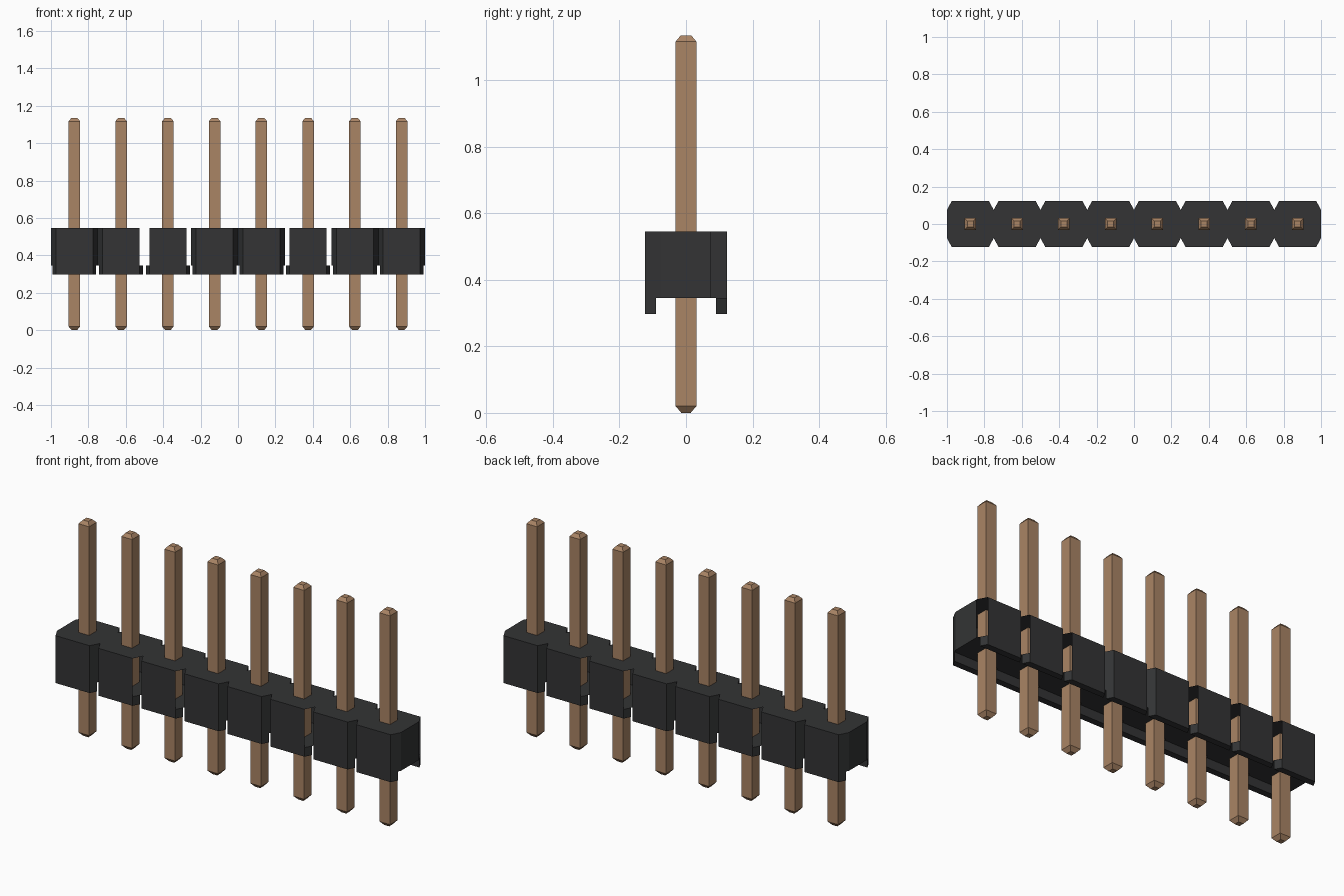
import bpy, bmesh

cube = bpy.data.objects.get("Cube")
if cube:
    bpy.data.objects.remove(cube, do_unlink=True)

COUNT, PITCH = 8, 0.25
FLAT, WAIST, DEPTH = 0.099, 0.075, 0.124      # plan of one housing cell
FOOT_Z, CEIL_Z, TOP_Z = 0.297, 0.345, 0.546   # housing heights
LEG_Y = 0.09                                  # inner face of the feet
LEG_X = PITCH / 2 - (LEG_Y - WAIST) / (DEPTH - WAIST) * (PITCH / 2 - FLAT)

# Open corner panels, by cell number: (side in x, side in y)
OPEN = {(1, -1): {2, 3, 6}, (-1, -1): {3, 6},
        (1, 1): {1, 2, 3, 6, 7, 8}, (-1, 1): {3, 6, 7}}


def material(name, rgb):
    m = bpy.data.materials.new(name)
    m.use_nodes = True
    m.diffuse_color = (*rgb, 1)
    bsdf = m.node_tree.nodes["Principled BSDF"]
    bsdf.inputs["Base Color"].default_value = (*rgb, 1)
    bsdf.inputs["Roughness"].default_value = 0.6
    return m


black = material("black plastic", (0.033, 0.034, 0.035))
copper = material("copper metal", (0.40, 0.232, 0.130))


def finish(bm, name, mat):
    bmesh.ops.remove_doubles(bm, verts=bm.verts, dist=1e-5)
    mesh = bpy.data.meshes.new(name)
    bm.to_mesh(mesh)
    bm.free()
    mesh.materials.append(mat)
    ob = bpy.data.objects.new(name, mesh)
    bpy.context.collection.objects.link(ob)
    return ob


def face(bm, pts, outward):
    """Add a face whose normal points along the outward direction."""
    f = bm.faces.new([bm.verts.new(p) for p in pts])
    f.normal_update()
    if f.normal.dot(outward) < 0:
        f.normal_flip()


def wall(bm, a, b, z0, z1, outward):
    face(bm, [(*a, z0), (*b, z0), (*b, z1), (*a, z1)], (*outward, 0))


def foot(bm, x, sy):
    """Trapezoid rail under the front or back edge of a cell."""
    plan = [(x - LEG_X, sy * LEG_Y), (x - FLAT, sy * DEPTH),
            (x + FLAT, sy * DEPTH), (x + LEG_X, sy * LEG_Y)]
    normals = [(-1, sy * 0.5), (0, sy), (1, sy * 0.5), (0, -sy)]
    for i, n in enumerate(normals):
        wall(bm, plan[i], plan[(i + 1) % 4], FOOT_Z, CEIL_Z, n)
    face(bm, [(*p, FOOT_Z) for p in plan], (0, 0, -1))


# Housing: a row of chamfered cells sharing one channel underneath
bm = bmesh.new()
h = PITCH / 2
for n in range(1, COUNT + 1):
    x = (n - (COUNT + 1) / 2) * PITCH
    plan = [(x - h, -WAIST), (x - FLAT, -DEPTH), (x + FLAT, -DEPTH),
            (x + h, -WAIST), (x + h, WAIST), (x + FLAT, DEPTH),
            (x - FLAT, DEPTH), (x - h, WAIST)]
    face(bm, [(*p, TOP_Z) for p in plan], (0, 0, 1))
    face(bm, [(*p, CEIL_Z) for p in plan], (0, 0, -1))
    for sy in (-1, 1):
        wall(bm, (x - FLAT, sy * DEPTH), (x + FLAT, sy * DEPTH), CEIL_Z, TOP_Z, (0, sy))
        foot(bm, x, sy)
        for sx in (-1, 1):
            if n not in OPEN[sx, sy]:
                wall(bm, (x + sx * FLAT, sy * DEPTH), (x + sx * h, sy * WAIST),
                     CEIL_Z, TOP_Z, (sx, sy * 0.5))
    # End walls
    if n in (1, COUNT):
        s = -1 if n == 1 else 1
        wall(bm, (x + s * h, -WAIST), (x + s * h, WAIST), CEIL_Z, TOP_Z, (s, 0))
finish(bm, "housing", black)

# Square pins with tapered tips
PIN_PROFILE = [(0.0, 0.014), (0.02, 0.031), (1.117, 0.031), (1.135, 0.016)]
for n in range(COUNT):
    x = (n - (COUNT - 1) / 2) * PITCH
    bm = bmesh.new()
    rings = [[bm.verts.new((x + sx * r, sy * r, z))
              for sx, sy in ((-1, -1), (1, -1), (1, 1), (-1, 1))]
             for z, r in PIN_PROFILE]
    for lo, hi in zip(rings, rings[1:]):
        for i in range(4):
            j = (i + 1) % 4
            bm.faces.new((lo[i], lo[j], hi[j], hi[i]))
    bm.faces.new(rings[0][::-1])
    bm.faces.new(rings[-1])
    finish(bm, f"pin_{n + 1}", copper)
